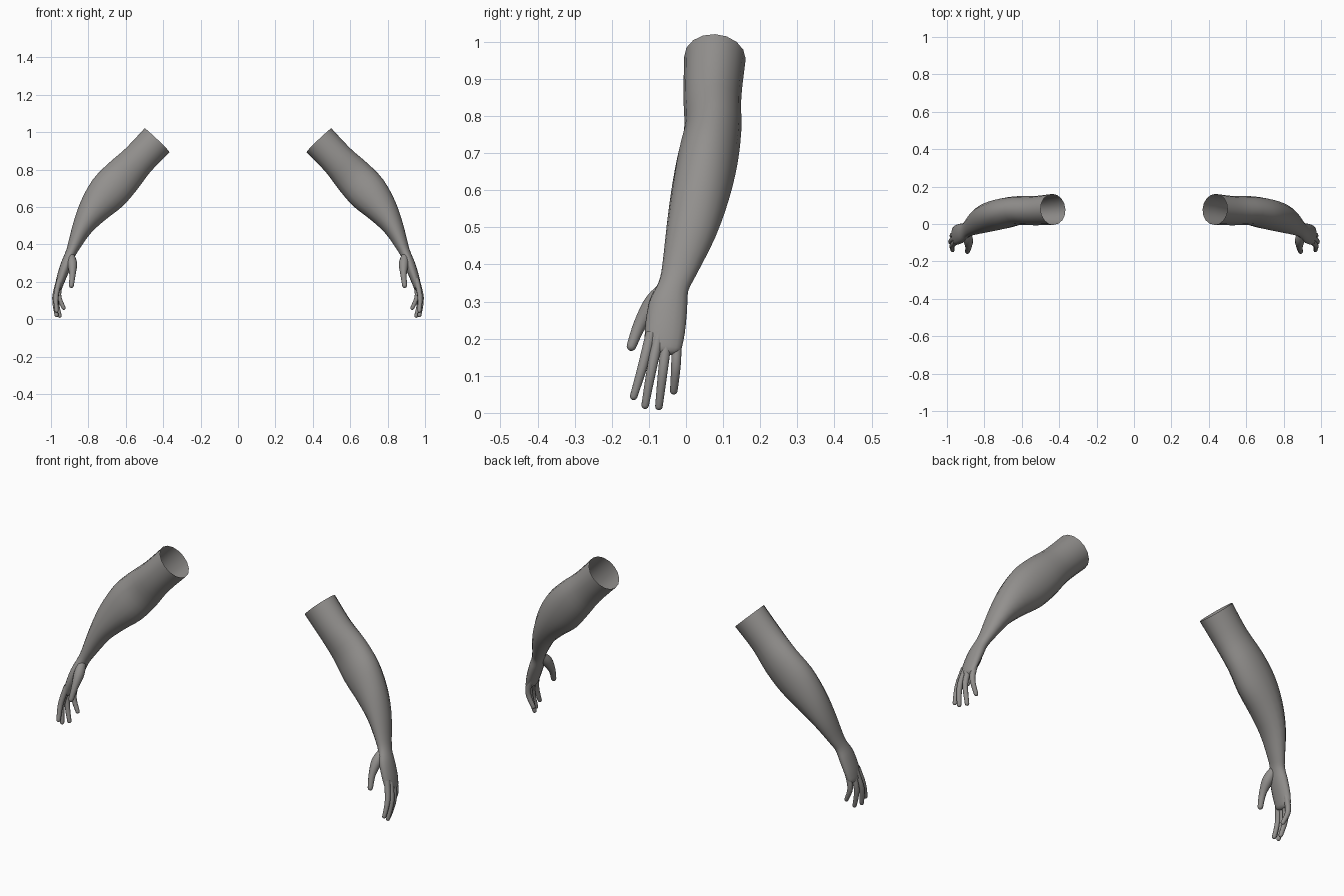
import bpy, bmesh, math
from mathutils import Vector

if "Cube" in bpy.data.objects:
    bpy.data.objects.remove(bpy.data.objects["Cube"])

skin = bpy.data.materials.new("warm grey")
skin.diffuse_color = (0.29, 0.28, 0.27, 1)
skin.use_nodes = True
skin.node_tree.nodes["Principled BSDF"].inputs["Base Color"].default_value = skin.diffuse_color


def spline(pts, steps):
    """Catmull-Rom through (x, y, z, thickness, breadth) stations."""
    out = []
    for i in range(len(pts) - 1):
        p0, p1 = pts[max(i - 1, 0)], pts[i]
        p2, p3 = pts[i + 1], pts[min(i + 2, len(pts) - 1)]
        for s in range(steps):
            t = s / steps
            out.append([0.5 * (2 * b + (c - a) * t + (2 * a - 5 * b + 4 * c - d) * t * t
                               + (3 * b - a - 3 * c + d) * t ** 3)
                        for a, b, c, d in zip(p0, p1, p2, p3)])
    out.append(list(pts[-1]))
    return out


def limb(name, stations, sides, steps, tip):
    """Loft elliptical rings along the path, open at the start, rounded at the end."""
    path = spline(stations, steps)
    bm = bmesh.new()
    rings = []

    def ring(c, t, a, h):
        u = Vector((0, 1, 0)).cross(t).normalized()
        v = t.cross(u).normalized()
        rings.append([bm.verts.new(c + u * a * math.cos(k) + v * h * math.sin(k))
                      for k in (2 * math.pi * i / sides for i in range(sides))])

    for i, p in enumerate(path):
        q0, q1 = path[max(i - 1, 0)], path[min(i + 1, len(path) - 1)]
        t = (Vector(q1[:3]) - Vector(q0[:3])).normalized()
        ring(Vector(p[:3]), t, p[3], p[4])
    end, a, h = Vector(path[-1][:3]), path[-1][3], path[-1][4]
    for deg in (30, 58, 80):
        k = math.radians(deg)
        ring(end + t * tip * math.sin(k), t, a * math.cos(k), h * math.cos(k))
    for r0, r1 in zip(rings, rings[1:]):
        for i in range(sides):
            j = (i + 1) % sides
            bm.faces.new((r0[i], r0[j], r1[j], r1[i]))
    bm.faces.new(rings[-1])
    bmesh.ops.recalc_face_normals(bm, faces=bm.faces)
    for f in bm.faces:
        f.smooth = True
    me = bpy.data.meshes.new(name)
    bm.to_mesh(me)
    bm.free()
    me.materials.append(skin)
    ob = bpy.data.objects.new(name, me)
    bpy.context.collection.objects.link(ob)
    ob.modifiers.new("other_side", 'MIRROR').use_mirror_merge = False
    return ob


# Upper arm, elbow, forearm, wrist and palm
limb("arm", [
    (.433, .078, .957, .092, .083),
    (.533, .071, .852, .091, .078),
    (.617, .072, .762, .104, .077),
    (.695, .057, .677, .107, .082),
    (.770, .038, .587, .084, .079),
    (.832, .014, .490, .055, .068),
    (.880, -.018, .385, .033, .048),
    (.900, -.034, .340, .028, .042),
    (.920, -.048, .290, .029, .052),
    (.945, -.057, .220, .025, .054),
    (.958, -.061, .175, .020, .049),
], 16, 3, .02)

# Fingers: knuckle, middle joint, tip
fingers = {
    "index_finger": [(.953, -.094, .215), (.973, -.117, .125), (.970, -.141, .045)],
    "middle_finger": [(.955, -.072, .215), (.980, -.093, .115), (.970, -.110, .021)],
    "ring_finger": [(.952, -.050, .215), (.973, -.062, .115), (.953, -.073, .018)],
    "little_finger": [(.944, -.025, .215), (.959, -.027, .130), (.932, -.033, .060)],
}
for name, joints in fingers.items():
    limb(name, [(*p, r, r) for p, r in zip(joints, (.015, .0135, .0105))], 10, 4, .0105)

# Thumb with the fleshy base
limb("thumb", [
    (.895, -.045, .345, .018, .020),
    (.886, -.085, .297, .026, .027),
    (.885, -.123, .240, .017, .018),
    (.891, -.147, .180, .013, .013),
], 12, 4, .013)
